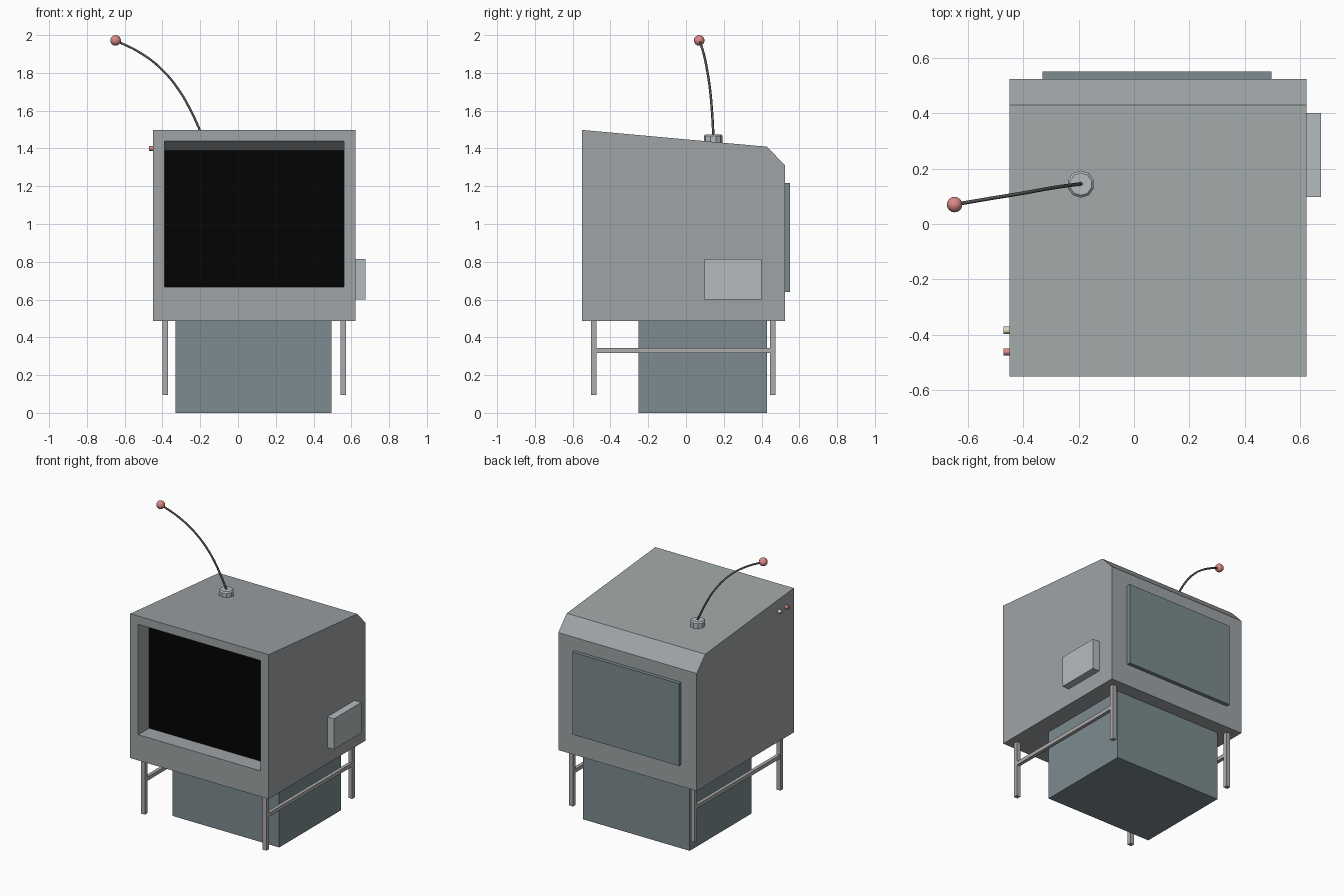
import bpy, bmesh
from mathutils import Vector

if "Cube" in bpy.data.objects:
    bpy.data.objects.remove(bpy.data.objects["Cube"])


def material(name, r, g, b):
    m = bpy.data.materials.new(name)
    m.diffuse_color = (r, g, b, 1)
    m.use_nodes = True
    m.node_tree.nodes["Principled BSDF"].inputs["Base Color"].default_value = m.diffuse_color
    return m


CASE = material("case_grey", 0.345, 0.37, 0.38)
TEAL = material("slate_teal", 0.2, 0.258, 0.275)
LIGHT = material("light_grey", 0.46, 0.505, 0.52)
METAL = material("leg_metal", 0.42, 0.41, 0.41)
BLACK = material("screen_black", 0.001, 0.001, 0.001)
DARK = material("dark_metal", 0.1, 0.1, 0.1)
RED = material("red", 0.7, 0.25, 0.24)
CREAM = material("cream", 0.7, 0.67, 0.5)


def finish(name, bm, mat):
    bmesh.ops.recalc_face_normals(bm, faces=bm.faces)
    me = bpy.data.meshes.new(name)
    bm.to_mesh(me)
    bm.free()
    ob = bpy.data.objects.new(name, me)
    bpy.context.collection.objects.link(ob)
    me.materials.append(mat)
    return ob


def box(name, lo, hi, mat):
    bm = bmesh.new()
    bmesh.ops.create_cube(bm, size=1)
    lo, hi = Vector(lo), Vector(hi)
    for v in bm.verts:
        v.co = (lo + hi) / 2 + v.co * (hi - lo)
    return finish(name, bm, mat)


def rod(name, a, b, r, sides, mat, bevel=0):
    a, b = Vector(a), Vector(b)
    bm = bmesh.new()
    bmesh.ops.create_cone(bm, cap_ends=True, segments=sides, radius1=r, radius2=r,
                          depth=(b - a).length)
    if bevel:
        rim = [e for e in bm.edges if all(v.co.z > 0 for v in e.verts)]
        bmesh.ops.bevel(bm, geom=rim, offset=bevel, segments=1, affect='EDGES')
    turn = (b - a).to_track_quat('Z', 'Y')
    for v in bm.verts:
        v.co = turn @ v.co + (a + b) / 2
    return finish(name, bm, mat)


# cabinet: side profile extruded across, front face inset and pushed in
X0, X1 = -0.45, 0.623
profile = [(-0.55, 0.487), (-0.55, 1.498), (0.43, 1.409), (0.524, 1.31), (0.524, 0.487)]
bm = bmesh.new()
side = bm.faces.new([bm.verts.new((X0, y, z)) for y, z in profile])
ext = bmesh.ops.extrude_face_region(bm, geom=[side], use_keep_orig=True)
for v in ext["geom"]:
    if isinstance(v, bmesh.types.BMVert):
        v.co.x = X1
bmesh.ops.recalc_face_normals(bm, faces=bm.faces)
front = next(f for f in bm.faces if f.normal.y < -0.9)
bmesh.ops.inset_region(bm, faces=[front], thickness=0.06)
for v in front.verts:
    v.co.x = -0.388 if v.co.x < 0 else 0.561
    v.co.z = 0.667 if v.co.z < 1 else 1.44
recess = bmesh.ops.extrude_discrete_faces(bm, faces=[front])["faces"][0]
for v in recess.verts:
    v.co.y = -0.43
    if v.co.z > 1:
        v.co.z = 1.39
screen_pts = [v.co.copy() for v in recess.verts]
bmesh.ops.delete(bm, geom=[recess], context='FACES_ONLY')
finish("cabinet", bm, CASE)

# screen closing the recess
bm = bmesh.new()
bm.faces.new([bm.verts.new(p) for p in screen_pts])
finish("screen", bm, BLACK)

# boxes on and under the cabinet
box("back_panel", (-0.33, 0.524, 0.64), (0.496, 0.55, 1.217), TEAL)
box("base_box", (-0.33, -0.252, 0), (0.496, 0.43, 0.487), TEAL)
box("side_box", (0.623, 0.098, 0.6), (0.675, 0.4, 0.815), LIGHT)

# square legs and side rails
R = 0.0145
for label, x in (("left", -0.384), ("right", 0.558)):
    for end, y in (("front", -0.489), ("back", 0.46)):
        box(f"{end}_{label}_leg", (x - R, y - R, 0.094), (x + R, y + R, 0.487), METAL)
    box(f"{label}_rail", (x - 0.012, -0.489, 0.318), (x + 0.012, 0.46, 0.344), METAL)

# knobs on the left side
for name, y, mat in (("red_knob", -0.462, RED), ("cream_knob", -0.384, CREAM)):
    rod(name, (-0.45, y, 1.4), (-0.472, y, 1.4), 0.013, 12, mat)

# aerial: socket, bent rod and ball tip
rod("aerial_socket", (-0.192, 0.144, 1.425), (-0.192, 0.144, 1.475), 0.049, 10, LIGHT, 0.008)
path = [(-0.19, 0.145, 1.47), (-0.245, 0.138, 1.59), (-0.31, 0.128, 1.705),
        (-0.41, 0.11, 1.825), (-0.52, 0.092, 1.908), (-0.65, 0.07, 1.973)]
cu = bpy.data.curves.new("aerial_rod", 'CURVE')
cu.dimensions = '3D'
cu.bevel_depth = 0.0065
cu.bevel_resolution = 1
cu.resolution_u = 4
cu.use_fill_caps = True
sp = cu.splines.new('BEZIER')
sp.bezier_points.add(len(path) - 1)
for bp, co in zip(sp.bezier_points, path):
    bp.co = co
    bp.handle_left_type = bp.handle_right_type = 'AUTO'
cu.materials.append(DARK)
bpy.context.collection.objects.link(bpy.data.objects.new("aerial_rod", cu))

bm = bmesh.new()
bmesh.ops.create_uvsphere(bm, u_segments=16, v_segments=10, radius=0.028)
bmesh.ops.translate(bm, verts=bm.verts, vec=(-0.648, 0.07, 1.972))
for f in bm.faces:
    f.smooth = True
finish("aerial_tip", bm, RED)
